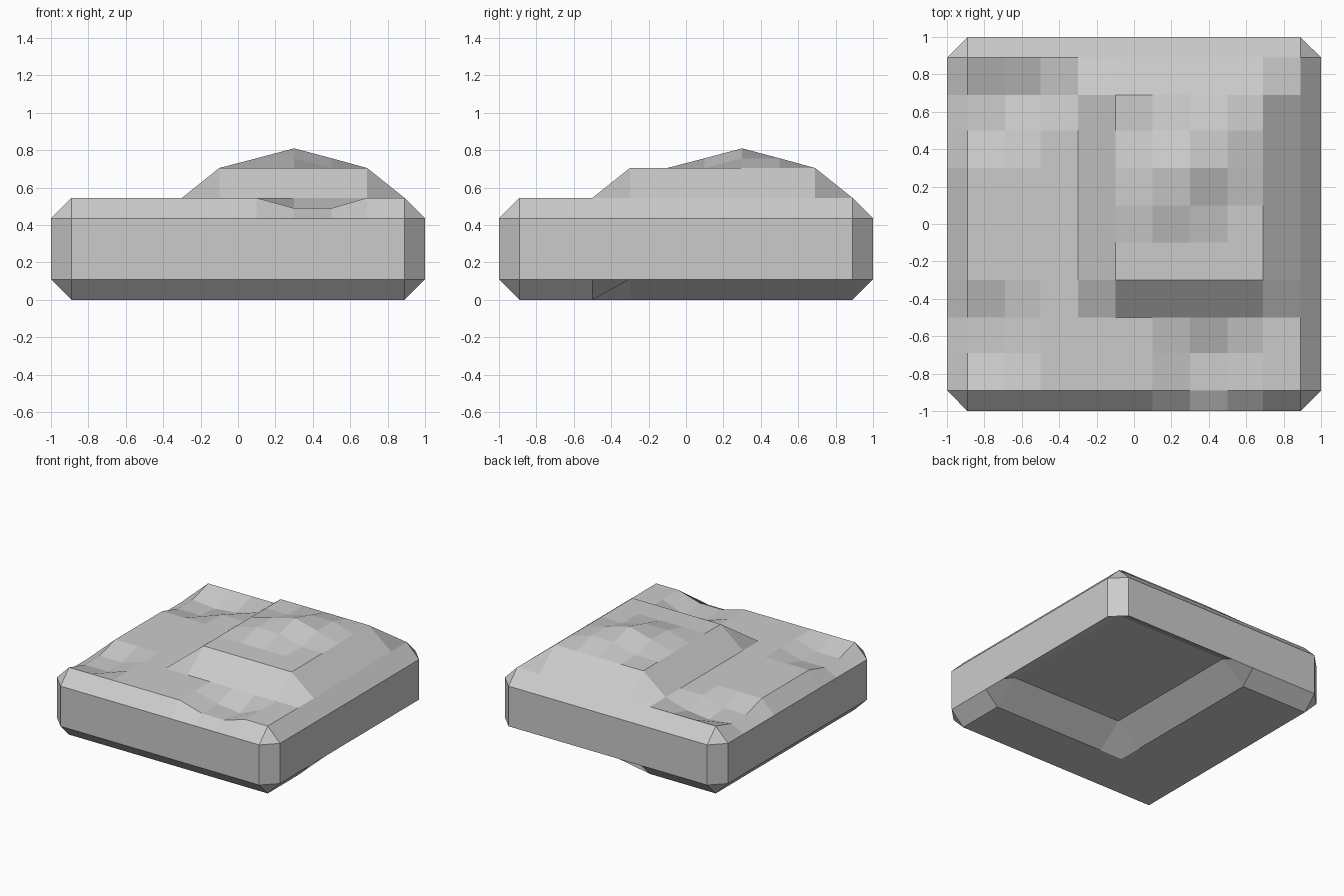
import bpy, bmesh

if "Cube" in bpy.data.objects:
    bpy.data.objects.remove(bpy.data.objects["Cube"])

# Grid lines: 0.2 cells with a narrow bevelled rim
LINES = [-1, -.89, -.69, -.5, -.3, -.1, .1, .3, .5, .69, .89, 1]
N = len(LINES)
STEP = .16          # height of the raised plateau

# Small bumps and dips as (column, row): height offset
BUMPS = {(7, 7): .105}
for key in [(6, 6), (7, 6), (6, 7), (8, 7), (7, 8), (8, 8)]:      # ring round the peak
    BUMPS[key] = .052
for key in [(7, 1), (8, 1), (7, 2),                               # dip at the front edge
            (1, 8), (2, 8), (1, 9), (3, 9),                       # dip at back left
            (1, 2), (2, 2), (1, 3), (2, 3)]:                      # dip at front left
    BUMPS[key] = -.055
BUMPS[(8, 2)] = BUMPS[(2, 9)] = -.075


def on_rim(i, j):
    return i in (0, N - 1) or j in (0, N - 1)


def top_z(i, j):
    if on_rim(i, j):
        return .435
    raised = 5 <= i <= 9 and 4 <= j <= 9
    return .545 + STEP * raised + BUMPS.get((i, j), 0)


def bottom_z(i, j):
    if on_rim(i, j):
        return .11
    return STEP if i >= 5 and j >= 4 else 0


def add_cap(bm, height):
    """Height-field sheet; the missing corner points give bevelled corners."""
    verts = {}
    for i in range(N):
        for j in range(N):
            if not (i in (0, N - 1) and j in (0, N - 1)):
                verts[i, j] = bm.verts.new((LINES[i], LINES[j], height(i, j)))
    for i in range(N - 1):
        for j in range(N - 1):
            keys = [(i, j), (i + 1, j), (i + 1, j + 1), (i, j + 1)]
            cell = [verts[k] for k in keys if k in verts]
            # start at a lone raised corner so the fold runs through it
            z = [v.co.z for v in cell]
            limit = (min(z) + max(z)) / 2
            high = [n for n, h in enumerate(z) if h > limit]
            if max(z) - min(z) > .14 and len(high) == 1:
                cell = cell[high[0]:] + cell[:high[0]]
            bm.faces.new(cell)
    return verts


bm = bmesh.new()
top = add_cap(bm, top_z)
bottom = add_cap(bm, bottom_z)

# Side walls joining the two rims
last = N - 1
ring = ([(i, 0) for i in range(1, last)] + [(last, j) for j in range(1, last)]
        + [(i, last) for i in range(last - 1, 0, -1)]
        + [(0, j) for j in range(last - 1, 0, -1)])
for a, b in zip(ring, ring[1:] + ring[:1]):
    bm.faces.new([bottom[a], bottom[b], top[b], top[a]])

bmesh.ops.recalc_face_normals(bm, faces=bm.faces[:])
mesh = bpy.data.meshes.new("terrain_tile")
bm.to_mesh(mesh)
bm.free()
tile = bpy.data.objects.new("terrain_tile", mesh)
bpy.context.collection.objects.link(tile)
